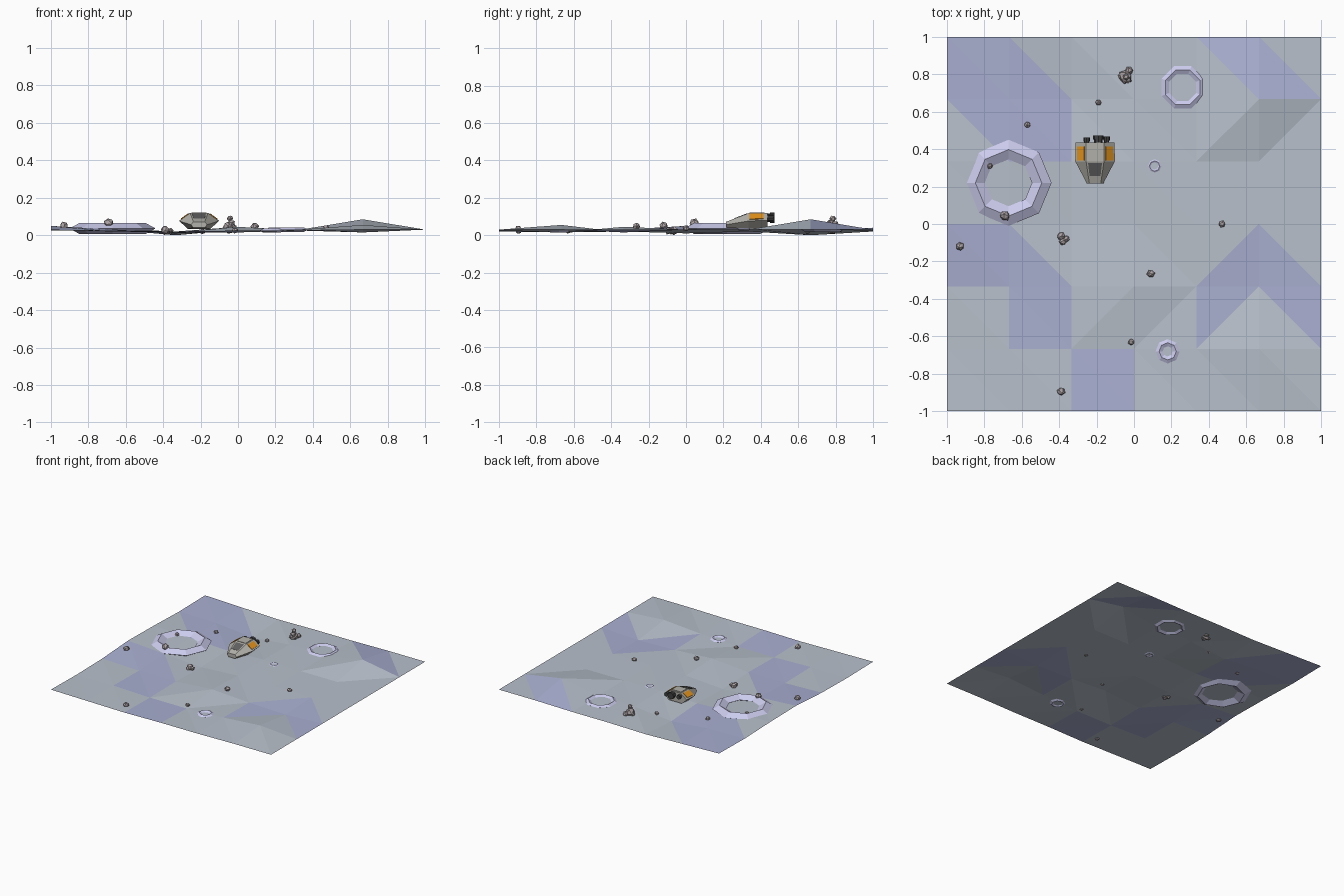
import bpy, bmesh, math, random
from mathutils import Vector

if "Cube" in bpy.data.objects:
    bpy.data.objects.remove(bpy.data.objects["Cube"])

random.seed(4)


def mat(name, r, g, b):
    m = bpy.data.materials.new(name)
    m.diffuse_color = (r, g, b, 1)
    m.use_nodes = True
    m.node_tree.nodes["Principled BSDF"].inputs["Base Color"].default_value = m.diffuse_color
    return m


DUST = mat("dust", 0.48, 0.53, 0.60)
LILAC = mat("lilac_dust", 0.40, 0.43, 0.64)
RIM = mat("crater_rim", 0.60, 0.60, 0.85)
STONE = mat("stone", 0.42, 0.37, 0.38)
HULL = mat("hull", 0.45, 0.44, 0.40)
ORANGE = mat("orange", 0.80, 0.30, 0.01)
DARK = mat("dark", 0.05, 0.05, 0.05)
GLASS = mat("glass", 0.12, 0.12, 0.12)


def make(name, verts, faces, *mats):
    me = bpy.data.meshes.new(name)
    me.from_pydata(verts, [], faces)
    for m in mats:
        me.materials.append(m)
    ob = bpy.data.objects.new(name, me)
    bpy.context.collection.objects.link(ob)
    return ob


# Terrain: 6 x 6 cells, heights in hundredths, front row first
H = [
    (3.0, 2.5, 2.0, 2.5, 2.5, 3.0, 3.0),
    (2.5, 2.5, 1.5, 1.5, 3.0, 5.5, 3.0),
    (3.0, 2.0, 2.0, 4.5, 2.5, 1.5, 3.0),
    (5.0, 3.0, 1.0, 3.0, 3.0, 3.0, 3.0),
    (4.5, 3.5, 2.0, 3.5, 3.0, 3.0, 3.0),
    (3.5, 3.0, 0.0, 3.0, 3.0, 8.5, 3.0),
    (4.0, 3.0, 2.0, 2.5, 2.5, 3.0, 3.0),
]
SLASH = {(4, 4), (5, 4), (4, 2), (4, 1), (2, 1), (3, 1)}
PURPLE = {(0, 5): "LU", (1, 5): "L", (0, 4): "U", (1, 4): "LU",
          (0, 2): "LU", (1, 2): "L", (1, 1): "LU", (2, 0): "LU",
          (4, 5): "U", (5, 5): "L", (4, 2): "L", (5, 2): "L",
          (4, 1): "U", (5, 1): "U"}
verts = [(-1 + i / 3, -1 + j / 3, H[j][i] / 100) for j in range(7) for i in range(7)]
faces, tint = [], []
for j in range(6):
    for i in range(6):
        a = j * 7 + i
        b, c, d = a + 1, a + 8, a + 7
        if (i, j) in SLASH:
            faces += [(a, b, c), (a, c, d)]
        else:
            faces += [(a, b, d), (b, c, d)]
        tint += [int(k in PURPLE.get((i, j), "")) for k in "LU"]
ground = make("terrain", verts, faces, DUST, LILAC)
for p, t in zip(ground.data.polygons, tint):
    p.material_index = t


def height(x, y):
    u, v = (x + 1) * 3, (y + 1) * 3
    i, j = min(int(u), 5), min(int(v), 5)
    u, v = u - i, v - j
    return ((H[j][i] * (1 - u) + H[j][i + 1] * u) * (1 - v)
            + (H[j + 1][i] * (1 - u) + H[j + 1][i + 1] * u) * v) / 100


# Craters: eight-sided rings sunk in the ground
for x, y, z, outer, inner, turn in [(-0.67, 0.22, 0.036, 0.23, 0.125, 0),
                                    (0.26, 0.73, 0.03, 0.122, 0.078, 22.5),
                                    (0.11, 0.31, 0.032, 0.038, 0.017, 0),
                                    (0.18, -0.68, 0.025, 0.065, 0.027, 0)]:
    bpy.ops.mesh.primitive_torus_add(
        major_segments=8, minor_segments=4, major_radius=(outer + inner) / 2,
        minor_radius=(outer - inner) / 2, location=(x, y, z),
        rotation=(0, 0, math.radians(turn)))
    ob = bpy.context.object
    ob.scale.z = 0.55
    ob.name = "crater"
    ob.data.materials.append(RIM)
    for p in ob.data.polygons:
        p.use_smooth = False


# Rocks: jittered icospheres, (x, y, radius, lift)
def rock(x, y, r, lift=0.0):
    bpy.ops.mesh.primitive_ico_sphere_add(
        subdivisions=1, radius=r, location=(x, y, height(x, y) + r * 0.45 + lift),
        rotation=(random.random(), random.random(), random.random() * 6))
    ob = bpy.context.object
    ob.name = "rock"
    ob.data.materials.append(STONE)
    for v in ob.data.vertices:
        v.co *= random.uniform(0.88, 1.1)


for spec in [(-0.19, 0.65, 0.017), (-0.57, 0.53, 0.018), (-0.77, 0.31, 0.016),
             (-0.69, 0.045, 0.028, 0.02), (-0.93, -0.12, 0.025),
             (-0.39, -0.065, 0.023), (-0.38, -0.095, 0.021), (-0.36, -0.08, 0.018),
             (0.09, -0.265, 0.022), (0.47, 0.0, 0.018), (-0.015, -0.63, 0.017),
             (-0.39, -0.895, 0.023), (-0.045, 0.785, 0.038), (-0.065, 0.79, 0.022),
             (-0.025, 0.82, 0.022), (-0.035, 0.77, 0.02, 0.03), (-0.042, 0.785, 0.018, 0.055)]:
    rock(*spec)

# Ship hull: hexagonal sections lofted along y
CX = -0.208
SECTIONS = [  # y, mid half width, mid z, top half width, top z, base half width, base z
    (0.215, 0.043, 0.056, 0.030, 0.072, 0.030, 0.040),
    (0.335, 0.106, 0.076, 0.048, 0.118, 0.060, 0.034),
    (0.435, 0.104, 0.080, 0.048, 0.120, 0.060, 0.038),
]
hv = []
for y, m, mz, t, tz, b, bz in SECTIONS:
    hv += [(CX + dx, y, z) for dx, z in
           ((m, mz), (t, tz), (-t, tz), (-m, mz), (-b, bz), (b, bz))]
hf = [tuple(range(6)), tuple(range(17, 11, -1))]
for s in (0, 6):
    hf += [(s + k, s + 6 + k, s + 6 + (k + 1) % 6, s + (k + 1) % 6) for k in range(6)]
hull = make("ship_hull", hv, hf, HULL)


def recalc(ob):
    bm = bmesh.new()
    bm.from_mesh(ob.data)
    bmesh.ops.recalc_face_normals(bm, faces=bm.faces)
    bm.to_mesh(ob.data)
    bm.free()


recalc(hull)


# Panels: thin slabs inset on a hull quad (indices into hull vertices)
def panel(name, quad, u0, u1, v0, v1, m, lift=0.004):
    a, b, c, d = (Vector(hv[i]) for i in quad)
    at = lambda u, v: a.lerp(b, u).lerp(d.lerp(c, u), v)
    pts = [at(u0, v0), at(u1, v0), at(u1, v1), at(u0, v1)]
    n = (pts[1] - pts[0]).cross(pts[3] - pts[0]).normalized() * lift
    if n.z < 0:
        n = -n
    vs = [p - n for p in pts] + [p + n for p in pts]
    fs = [(0, 1, 2, 3), (4, 5, 6, 7)]
    fs += [(k, (k + 1) % 4, (k + 1) % 4 + 4, k + 4) for k in range(4)]
    recalc(make(name, vs, fs, m))


panel("side_panel_right", (7, 6, 12, 13), 0.15, 0.82, 0.05, 0.8, ORANGE)
panel("side_panel_left", (8, 9, 15, 14), 0.15, 0.82, 0.05, 0.8, ORANGE)
panel("roof_plate", (8, 7, 13, 14), 0.08, 0.92, 0.05, 0.85, HULL, 0.003)
panel("cockpit_window", (2, 1, 7, 8), 0.1, 0.9, 0.35, 0.92, GLASS, 0.002)

# Engines at the stern
for dx, z, r, end in [(-0.045, 0.096, 0.017, 0.462), (0.018, 0.094, 0.028, 0.472),
                      (0.062, 0.092, 0.017, 0.468)]:
    for name, rad, y0, y1 in [("engine", r * 0.8, 0.41, end - 0.015),
                              ("engine_nozzle", r, end - 0.022, end)]:
        bpy.ops.mesh.primitive_cylinder_add(
            vertices=8, radius=rad, depth=y1 - y0, location=(CX + dx, (y0 + y1) / 2, z),
            rotation=(math.pi / 2, 0, 0))
        bpy.context.object.name = name
        bpy.context.object.data.materials.append(DARK)
